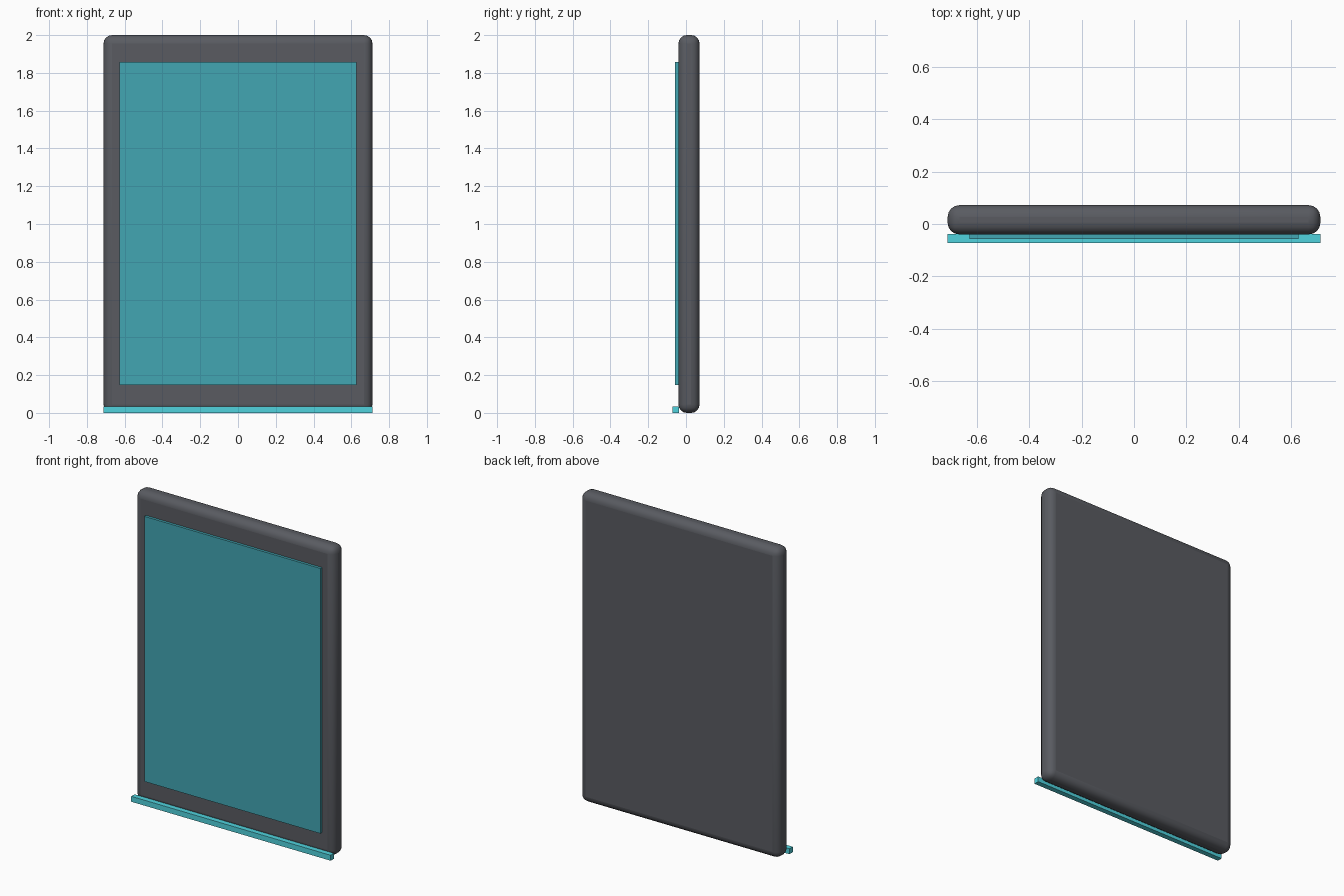
import bpy

if "Cube" in bpy.data.objects:
    bpy.data.objects.remove(bpy.data.objects["Cube"])


def material(name, color):
    m = bpy.data.materials.new(name)
    m.diffuse_color = (*color, 1)
    m.use_nodes = True
    m.node_tree.nodes["Principled BSDF"].inputs["Base Color"].default_value = m.diffuse_color
    return m


def box(name, lo, hi, mat):
    """Box spanning two opposite corners."""
    bpy.ops.mesh.primitive_cube_add(size=1, location=[(a + b) / 2 for a, b in zip(lo, hi)])
    ob = bpy.context.object
    ob.name = name
    ob.scale = [b - a for a, b in zip(lo, hi)]
    bpy.ops.object.transform_apply(location=False, rotation=False, scale=True)
    ob.data.materials.append(mat)
    return ob


dark = material("dark_grey", (0.10, 0.105, 0.12))
teal = material("screen_teal", (0.055, 0.38, 0.45))
cyan = material("strip_cyan", (0.08, 0.65, 0.73))

# Slab body with rounded edges
body = box("body", (-0.712, -0.04, 0), (0.712, 0.072, 2), dark)
bevel = body.modifiers.new("rounded_edges", "BEVEL")
bevel.width = 0.045
bevel.segments = 4
bpy.context.view_layer.objects.active = body
bpy.ops.object.shade_smooth_by_angle()

# Raised screen panel on the front
box("screen", (-0.628, -0.057, 0.147), (0.628, -0.038, 1.858), teal)

# Thin light strip along the bottom front edge
box("light_strip", (-0.712, -0.072, 0), (0.712, -0.038, 0.035), cyan)
